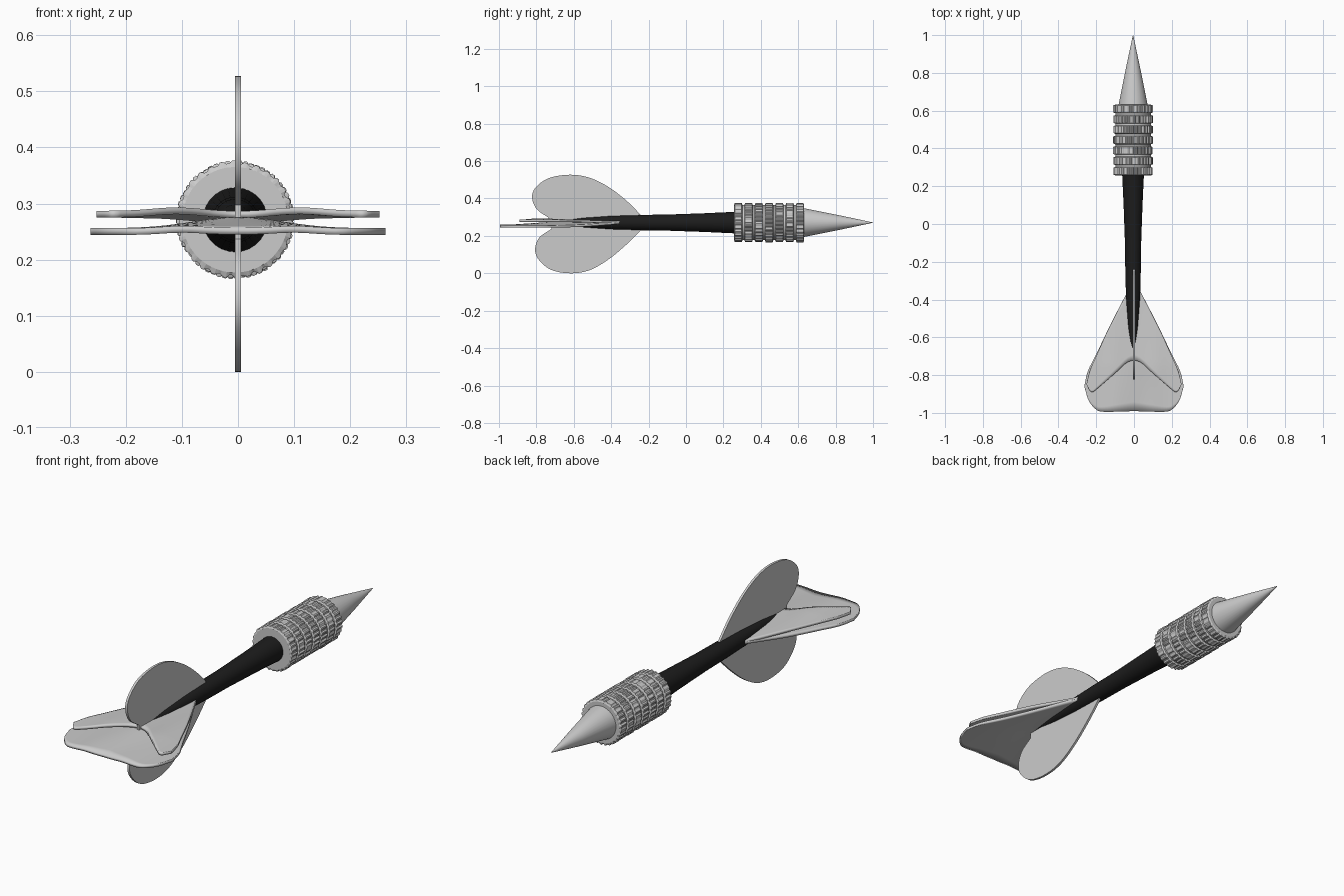
import bpy, bmesh, math, random
from mathutils import Vector

random.seed(4)
cube = bpy.data.objects.get("Cube")
if cube:
    bpy.data.objects.remove(cube, do_unlink=True)

AXIS = Vector((-0.005, 0, 0.271))


def material(name, rgb):
    m = bpy.data.materials.new(name)
    m.use_nodes = True
    m.diffuse_color = (*rgb, 1)
    m.node_tree.nodes["Principled BSDF"].inputs["Base Color"].default_value = (*rgb, 1)
    return m


GREY = material("light grey", (0.6, 0.6, 0.6))
BLACK = material("shaft black", (0.012, 0.012, 0.012))


def finish(name, bm, mat, smooth=None):
    bmesh.ops.remove_doubles(bm, verts=bm.verts, dist=1e-5)
    bmesh.ops.recalc_face_normals(bm, faces=bm.faces)
    me = bpy.data.meshes.new(name)
    bm.to_mesh(me)
    bm.free()
    me.materials.append(mat)
    ob = bpy.data.objects.new(name, me)
    bpy.context.collection.objects.link(ob)
    if smooth:
        me.shade_smooth()
        me.set_sharp_from_angle(angle=math.radians(smooth))
    return ob


def lathe(name, profile, sides, mat, radius=lambda k, i, r: r, smooth=None):
    """Revolve (y, r) points about the long axis; radius() can add teeth."""
    bm = bmesh.new()
    rings = []
    for k, (y, r) in enumerate(profile):
        ring = []
        for i in range(sides):
            a = math.tau * i / sides
            q = radius(k, i, r)
            ring.append(bm.verts.new(AXIS + Vector((q * math.cos(a), y, q * math.sin(a)))))
        rings.append(ring)
    for a, b in zip(rings, rings[1:]):
        for i in range(sides):
            j = (i + 1) % sides
            bm.faces.new((a[i], a[j], b[j], b[i]))
    bm.faces.new(rings[0])
    bm.faces.new(rings[-1])
    return finish(name, bm, mat, smooth)


# Pointed tip
lathe("tip", [(0.6, 0.079), (0.63, 0.077), (0.82, 0.039), (1.0, 0.0008)], 32, GREY, smooth=40)

# Knurled barrel: seven toothed bands with grooves between
BANDS, START, END = 7, 0.257, 0.632
pitch = (END - START + 0.01) / BANDS
barrel = []
for b in range(BANDS):
    y0 = START + b * pitch
    y1 = y0 + pitch - 0.01
    barrel += [(y0, 0.094), (y0 + 0.004, 0.1), (y1 - 0.004, 0.1), (y1, 0.094)]
jitter = [[random.uniform(-0.0015, 0.0015) for _ in range(60)] for _ in range(BANDS)]


def tooth(k, i, r):
    if r < 0.097:
        return r
    band, t = k // 4, i // 2
    return r + (0.0045 if (t + band) % 2 else 0) + jitter[band][t]


lathe("barrel", barrel, 120, GREY, tooth)

# Tapered shaft
lathe("shaft", [(-0.71, 0.008), (-0.55, 0.027), (-0.4, 0.037), (-0.25, 0.041),
                (-0.1, 0.043), (0.1, 0.05), (0.27, 0.058)], 28, BLACK, smooth=40)


def spline(pts, steps=5):
    """Smooth open curve through the points."""
    p = [Vector(q) for q in pts]
    p = [2 * p[0] - p[1]] + p + [2 * p[-1] - p[-2]]
    out = []
    for a, b, c, d in zip(p, p[1:], p[2:], p[3:]):
        for s in range(steps):
            t = s / steps
            out.append(0.5 * (2 * b + (c - a) * t + (2 * a - 5 * b + 4 * c - d) * t * t
                              + (3 * b - a - 3 * c + d) * t ** 3))
    return out + [p[-2]]


def upright_fin(name, curve, root):
    bm = bmesh.new()
    pts = spline(curve) + [Vector((curve[-1][0], root)), Vector((curve[0][0], root))]
    face = bm.faces.new([bm.verts.new((-0.0055, p.x, p.y)) for p in pts])
    grown = bmesh.ops.extrude_face_region(bm, geom=[face])
    verts = [g for g in grown["geom"] if isinstance(g, bmesh.types.BMVert)]
    bmesh.ops.translate(bm, verts=verts, vec=(0.011, 0, 0))
    return finish(name, bm, GREY, 30)


# Upright teardrop fins, as (y, z) edges
upright_fin("top_fin", [(-0.235, 0.305), (-0.32, 0.39), (-0.42, 0.465), (-0.52, 0.512),
                        (-0.62, 0.527), (-0.73, 0.51), (-0.8, 0.463), (-0.823, 0.41),
                        (-0.8, 0.345), (-0.735, 0.297)], 0.275)
upright_fin("bottom_fin", [(-0.235, 0.235), (-0.32, 0.152), (-0.42, 0.07), (-0.52, 0.015),
                           (-0.62, 0.0), (-0.72, 0.018), (-0.785, 0.07), (-0.807, 0.125),
                           (-0.785, 0.19), (-0.72, 0.237)], 0.26)


def lookup(table, x):
    for (x0, y0), (x1, y1) in zip(table, table[1:]):
        if x <= x1:
            return y0 + (y1 - y0) * (x - x0) / (x1 - x0)
    return table[-1][1]


def flat_fin(name, front, rear, height, cols=48, rows=14):
    """Curved sheet between a front and a rear edge, mirrored about x = 0."""
    front, rear = [[(v.x, v.y) for v in spline(e, 4)] for e in (front, rear)]
    half = front[-1][0]
    bm = bmesh.new()
    grid = []
    for i in range(cols + 1):
        x = -half * math.cos(math.pi * i / cols) if i not in (0, cols) else half * (1 if i else -1)
        f, r = lookup(front, abs(x)), lookup(rear, abs(x))
        ys = [f + (r - f) * j / rows for j in range(rows + 1)]
        grid.append([bm.verts.new((x, y, height(abs(x), y))) for y in ys])
    for a, b in zip(grid[1:-1], grid[2:-1]):
        for j in range(rows):
            bm.faces.new((a[j], a[j + 1], b[j + 1], b[j]))
    # close both side tips with triangle fans
    for tip, col in ((grid[0], grid[1]), (grid[-1], grid[-2])):
        for v in tip[1:]:
            bm.verts.remove(v)
        for j in range(rows):
            bm.faces.new((tip[0], col[j], col[j + 1]))
    ob = finish(name, bm, GREY, 35)
    mod = ob.modifiers.new("thickness", "SOLIDIFY")
    mod.thickness = 0.012
    mod.offset = 0
    return ob


def ramp(y, back, front):
    return min(1, max(0, (y - back) / (front - back)))


def lower_height(x, y):
    t = ramp(y, -1, -0.7)
    wave = 0.004 * math.exp(-((x - 0.1) / 0.05) ** 2) * (1 - t)
    return 0.25 + wave + t * 0.02 * math.exp(-(x / 0.11) ** 2)


def upper_height(x, y):
    t = ramp(y, -0.75, -0.4)
    wave = 0.006 * math.exp(-((x - 0.11) / 0.06) ** 2)
    return 0.281 + wave * (1 - t) - 0.008 * t


# Paired horizontal fins, as (x, y) edges
flat_fin("lower_wide_fin",
         [(0, -0.3), (0.04, -0.37), (0.13, -0.545), (0.2, -0.69), (0.245, -0.78), (0.263, -0.86)],
         [(0, -0.99), (0.08, -0.993), (0.16, -0.994), (0.2, -0.983), (0.24, -0.935), (0.263, -0.86)],
         lower_height)
flat_fin("upper_wide_fin",
         [(0, -0.3), (0.04, -0.37), (0.13, -0.545), (0.2, -0.7), (0.235, -0.78), (0.252, -0.85)],
         [(0, -0.72), (0.04, -0.735), (0.1, -0.79), (0.19, -0.868), (0.225, -0.89), (0.252, -0.85)],
         upper_height)
